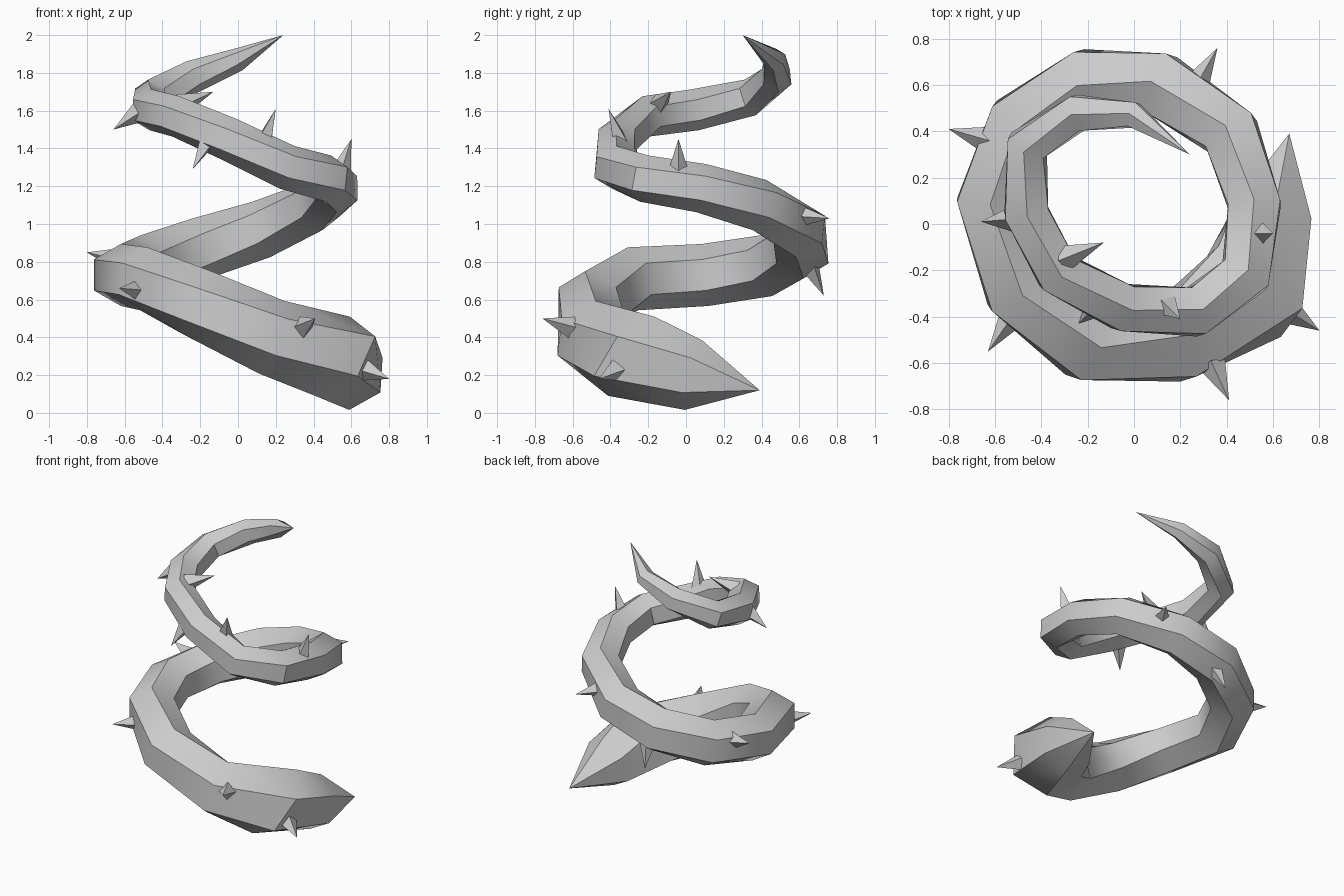
import bpy, bmesh, math
from mathutils import Vector

if "Cube" in bpy.data.objects:
    bpy.data.objects.remove(bpy.data.objects["Cube"])

grey = bpy.data.materials.new("vine grey")
grey.use_nodes = True
COLOUR = (0.6, 0.6, 0.6, 1)
grey.diffuse_color = COLOUR
grey.node_tree.nodes["Principled BSDF"].inputs["Base Color"].default_value = COLOUR

UP = Vector((0, 0, 1))
SIDES = 6


def make_object(name, bm, angle):
    """Turn a bmesh into a grey object, smooth below the given angle."""
    bmesh.ops.recalc_face_normals(bm, faces=bm.faces)
    mesh = bpy.data.meshes.new(name)
    bm.to_mesh(mesh)
    bm.free()
    mesh.materials.append(grey)
    obj = bpy.data.objects.new(name, mesh)
    bpy.context.collection.objects.link(obj)
    bpy.ops.object.select_all(action='DESELECT')
    obj.select_set(True)
    bpy.context.view_layer.objects.active = obj
    bpy.ops.object.shade_smooth_by_angle(angle=math.radians(angle))
    return obj


# Coiled stem: x, y, z and radius of each ring, between two pointed ends
base_tip = Vector((.67, .39, .12))
top_tip = Vector((.24, .30, 2))
rings = [
    (.60, .04, .20, .19), (.50, -.29, .30, .26), (.18, -.50, .40, .205),
    (-.21, -.51, .58, .185), (-.50, -.28, .71, .17), (-.62, .10, .73, .165),
    (-.49, .43, .78, .165), (-.20, .61, .87, .165), (.12, .60, .97, .155),
    (.42, .39, 1.10, .14), (.52, .08, 1.19, .13), (.48, -.22, 1.24, .125),
    (.26, -.38, 1.30, .12), (-.05, -.36, 1.45, .115), (-.33, -.21, 1.57, .11),
    (-.465, .05, 1.605, .11), (-.46, .34, 1.67, .10), (-.24, .48, 1.78, .088),
    (.0, .47, 1.87, .062),
]
EXTRA_PITCH = {1: math.radians(20)}  # the bulb's widest ring leans further

centres = [base_tip] + [Vector(r[:3]) for r in rings] + [top_tip]
bm = bmesh.new()
loops = []
for i, ring in enumerate(rings):
    centre = centres[i + 1]
    before = (centre - centres[i]).normalized()
    after = (centres[i + 2] - centre).normalized()
    tangent = (before + after).normalized()
    heading = Vector((tangent.x, tangent.y, 0)).normalized()
    side = heading.cross(UP)
    pitch = math.asin(tangent.z) + EXTRA_PITCH.get(i, 0)
    lift = UP * math.cos(pitch) - heading * math.sin(pitch)
    loop = []
    for k in range(SIDES):
        a = math.tau * k / SIDES
        offset = lift * math.cos(a) + side * math.sin(a)
        loop.append(bm.verts.new(centre + offset * ring[3]))
    loops.append(loop)
for low, high in zip(loops, loops[1:]):
    for k in range(SIDES):
        n = (k + 1) % SIDES
        bm.faces.new((low[k], low[n], high[n], high[k]))
for tip, loop in ((base_tip, loops[0]), (top_tip, loops[-1])):
    point = bm.verts.new(tip)
    for k in range(SIDES):
        bm.faces.new((loop[k], loop[(k + 1) % SIDES], point))
make_object("vine_stem", bm, 45)


# Thorns: four-sided spikes from a point on the stem to a tip
def thorn(name, root, tip, width=.06):
    root, tip = Vector(root), Vector(tip)
    axis = (tip - root).normalized()
    root = root - axis * .03
    across = axis.cross(UP).normalized()
    rise = across.cross(axis)
    bm = bmesh.new()
    corners = [bm.verts.new(root + d * width) for d in (across, rise, -across, -rise)]
    point = bm.verts.new(tip)
    bm.faces.new(corners)
    for k in range(4):
        bm.faces.new((corners[k], corners[(k + 1) % 4], point))
    make_object(name, bm, 20)


thorns = [
    ((.69, -.39, .22), (.80, -.46, .18)),
    ((.35, -.63, .46), (.41, -.76, .50)),
    ((-.54, -.42, .65), (-.63, -.55, .66)),
    ((-.66, .37, .82), (-.80, .41, .85)),
    ((.28, .62, 1.04), (.36, .76, 1.03)),
    ((-.15, .66, .77), (-.18, .73, .62)),
    ((.55, -.04, 1.29), (.60, -.04, 1.45)),
    ((.14, -.35, 1.44), (.20, -.41, 1.61)),
    ((-.17, -.36, 1.43), (-.24, -.43, 1.29)),
    ((-.54, .02, 1.58), (-.66, .01, 1.50)),
    ((-.28, -.14, 1.64), (-.13, -.08, 1.70)),
]
for number, (root, tip) in enumerate(thorns, 1):
    thorn(f"thorn_{number}", root, tip)
